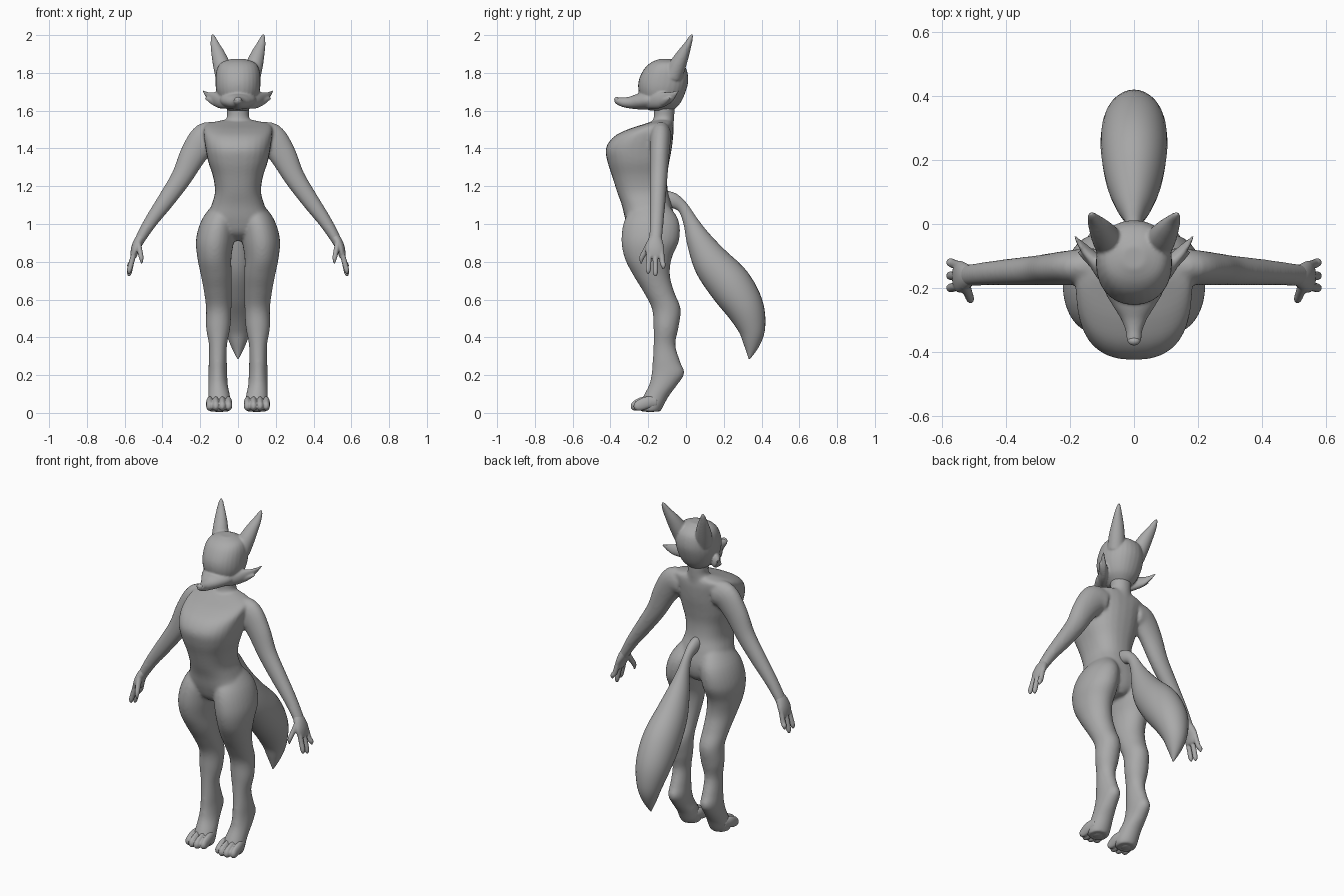
import bpy, bmesh, math
from mathutils import Vector

grey = bpy.data.materials.new("mid_grey")
grey.diffuse_color = (0.4, 0.4, 0.4, 1)
SEG = 28


def spline(rows, steps):
    """Catmull-Rom resampling of rows of numbers."""
    out = []
    n = len(rows)
    for i in range(n - 1):
        p0, p1, p2, p3 = rows[max(i - 1, 0)], rows[i], rows[i + 1], rows[min(i + 2, n - 1)]
        for k in range(steps):
            t = k / steps
            out.append([0.5 * (2 * b + (c - a) * t + (2 * a - 5 * b + 4 * c - d) * t * t
                               + (3 * b - a - 3 * c + d) * t ** 3)
                        for a, b, c, d in zip(p0, p1, p2, p3)])
    out.append(list(rows[-1]))
    return out


def skin(bm, rings, power=2.0):
    """Closed skin over rings of (centre, half axis u, half axis v)."""
    def f(a):
        return math.copysign(abs(a) ** (2 / power), a)
    loops = []
    for c, u, v in rings:
        loops.append([bm.verts.new(c + u * f(math.cos(2 * math.pi * k / SEG))
                                   + v * f(math.sin(2 * math.pi * k / SEG)))
                      for k in range(SEG)])
    faces = []
    for a, b in zip(loops, loops[1:]):
        for k in range(SEG):
            j = (k + 1) % SEG
            faces.append(bm.faces.new((a[k], a[j], b[j], b[k])))
    faces += [bm.faces.new(loops[0][::-1]), bm.faces.new(loops[-1])]
    bmesh.ops.recalc_face_normals(bm, faces=faces)


def stack(bm, rows, sx=1, power=2.0):
    """Level sections: z, x centre, x radius, y front, y back."""
    rings = [(Vector((sx * x, (a + b) / 2, z)), Vector((max(r, .002), 0, 0)),
              Vector((0, max((b - a) / 2, .002), 0)))
             for z, x, r, a, b in spline(rows, 5)]
    skin(bm, rings, power)


def tube(bm, rows, side, sx=1):
    """Sections along a path: x, y, z, radius along side, radius across."""
    pts = spline(rows, 5)
    rings = []
    for i, p in enumerate(pts):
        a, b = pts[max(i - 1, 0)], pts[min(i + 1, len(pts) - 1)]
        t = (Vector(b[:3]) - Vector(a[:3])).normalized()
        s = Vector(side)
        s = (s - t * s.dot(t)).normalized()
        w = t.cross(s)
        c, u, v = Vector(p[:3]), s * max(p[3], .002), w * max(p[4], .002)
        for q in (c, u, v):
            q.x *= sx
        rings.append((c, u, v))
    skin(bm, rings)


def ball(bm, c, r):
    vs = bmesh.ops.create_uvsphere(bm, u_segments=16, v_segments=10, radius=1)["verts"]
    for v in vs:
        v.co = Vector([c[i] + r[i] * v.co[i] for i in range(3)])


def finish(name, bm, voxel=0, smooth=0):
    me = bpy.data.meshes.new(name)
    bm.to_mesh(me)
    bm.free()
    ob = bpy.data.objects.new(name, me)
    bpy.context.collection.objects.link(ob)
    bpy.ops.object.select_all(action='DESELECT')
    bpy.context.view_layer.objects.active = ob
    ob.select_set(True)
    if voxel:
        m = ob.modifiers.new("fuse", 'REMESH')
        m.mode, m.voxel_size = 'VOXEL', voxel
        bpy.ops.object.modifier_apply(modifier=m.name)
    if smooth:
        m = ob.modifiers.new("soften", 'SMOOTH')
        m.factor, m.iterations = 0.5, smooth
        bpy.ops.object.modifier_apply(modifier=m.name)
    ob.data.materials.clear()
    ob.data.materials.append(grey)
    bpy.ops.object.shade_smooth()
    return ob


X, Y = (1, 0, 0), (0, 1, 0)

# Body: torso, neck, legs and arms fused into one soft skin
bm = bmesh.new()
stack(bm, [(.91, 0, .03, -.23, -.1), (.95, 0, .10, -.29, -.07), (1.02, 0, .165, -.32, -.06),
           (1.1, 0, .14, -.34, -.075), (1.17, 0, .122, -.365, -.095), (1.25, 0, .132, -.39, -.1),
           (1.33, 0, .158, -.416, -.088), (1.4, 0, .172, -.424, -.075), (1.46, 0, .18, -.385, -.068),
           (1.5, 0, .182, -.31, -.066), (1.53, 0, .165, -.22, -.07), (1.55, 0, .08, -.16, -.08)],
      power=2.4)
stack(bm, [(1.45, 0, .08, -.19, -.07), (1.53, 0, .072, -.18, -.065), (1.57, 0, .058, -.17, -.062),
           (1.61, 0, .06, -.17, -.06), (1.68, 0, .06, -.17, -.06)])
for s in (-1, 1):
    # Leg down to the raised heel and the ball of the foot
    stack(bm, [(1.13, .07, .04, -.25, -.12), (1.03, .1, .088, -.322, -.043),
               (.92, .121, .101, -.342, -.035), (.82, .125, .09, -.325, -.075),
               (.73, .115, .082, -.28, -.085), (.64, .107, .073, -.225, -.062),
               (.55, .102, .067, -.18, -.028), (.45, .105, .064, -.172, -.04),
               (.36, .106, .048, -.172, -.056), (.27, .107, .048, -.177, -.03),
               (.21, .107, .05, -.182, -.008), (.15, .106, .052, -.195, -.045),
               (.09, .1, .058, -.225, -.09), (.035, .098, .062, -.25, -.12),
               (.008, .098, .055, -.24, -.135)], s)
    # Arm from shoulder to wrist
    tube(bm, [(.11, -.13, 1.46, .055, .07), (.17, -.135, 1.455, .056, .082),
              (.235, -.14, 1.37, .052, .072), (.3, -.145, 1.245, .047, .056),
              (.385, -.15, 1.12, .042, .046), (.46, -.155, 1.015, .037, .036),
              (.515, -.16, .925, .034, .028), (.53, -.163, .89, .034, .024)], Y, s)
finish("body", bm, .008, 10)

for s, tag in ((-1, "left"), (1, "right")):
    # Hand: palm, three fingers and a thumb
    bm = bmesh.new()
    tube(bm, [(.50, -.158, .95, .024, .022), (.525, -.163, .91, .04, .026),
              (.543, -.165, .87, .05, .023), (.553, -.163, .83, .045, .017),
              (.556, -.163, .82, .03, .01)], Y, s)
    for y0, y1, z in ((-.195, -.2, .735), (-.162, -.162, .722), (-.13, -.12, .76)):
        tube(bm, [(.547, y0, .86, .014, .014), (.563, (y0 + y1) / 2, .8, .014, .014),
                  (.575, y1, z + .02, .013, .013), (.577, y1, z, .004, .004)], Y, s)
    tube(bm, [(.53, -.185, .905, .02, .016), (.52, -.213, .86, .016, .014),
              (.512, -.235, .82, .013, .012), (.51, -.237, .79, .004, .004)], Y, s)
    finish(tag + "_hand", bm, .0045, 3)

    # Toes
    bm = bmesh.new()
    for x, y in ((.05, -.235), (.083, -.25), (.117, -.25), (.15, -.235)):
        tube(bm, [(.1 + (x - .1) * .8, y + .08, .06, .018, .03), (x, y + .03, .055, .0185, .032),
                  (x, y - .005, .042, .0185, .031), (x, y - .03, .032, .017, .022),
                  (x, y - .042, .028, .004, .006)], X, s)
    ball(bm, (s * .1, -.19, .04), (.055, .06, .037))
    finish(tag + "_toes", bm, .005, 3)

# Head: skull, muzzle, cheek tufts and ears
bm = bmesh.new()
stack(bm, [(1.60, 0, .05, -.19, -.07), (1.64, 0, .09, -.225, -.03), (1.7, 0, .114, -.25, -.002),
           (1.76, 0, .119, -.25, .012), (1.82, 0, .112, -.222, .002), (1.855, 0, .088, -.185, -.03),
           (1.874, 0, .035, -.14, -.07)], power=2.15)
tube(bm, [(0, -.12, 1.66, .10, .045), (0, -.2, 1.655, .095, .05), (0, -.25, 1.648, .07, .042),
          (0, -.295, 1.643, .042, .032), (0, -.335, 1.645, .026, .025),
          (0, -.365, 1.653, .022, .018), (0, -.378, 1.657, .01, .008)], X)
for s in (-1, 1):
    tube(bm, [(.05, -.2, 1.65, .03, .04), (.095, -.145, 1.655, .03, .043),
              (.14, -.095, 1.668, .017, .032), (.168, -.062, 1.688, .009, .016),
              (.187, -.036, 1.708, .003, .003)], X, s)
    tube(bm, [(.08, -.16, 1.65, .02, .03), (.13, -.12, 1.65, .015, .022),
              (.178, -.085, 1.668, .003, .003)], X, s)
    tube(bm, [(.07, -.07, 1.78, .05, .05), (.088, -.042, 1.845, .045, .044),
              (.105, -.015, 1.9, .036, .033), (.122, .01, 1.95, .024, .02),
              (.132, .027, 1.99, .012, .011), (.136, .035, 2.006, .003, .003)], X, s)
finish("head", bm, .0055, 5)

# Nose
bm = bmesh.new()
ball(bm, (0, -.366, 1.658), (.019, .014, .015))
finish("nose", bm)

# Bushy tail
bm = bmesh.new()
tube(bm, [(0, -.13, 1.14, .03, .04), (0, -.07, 1.125, .03, .04), (0, -.015, 1.085, .024, .03),
          (0, .025, 1.01, .034, .04), (0, .07, .91, .06, .068), (0, .14, .79, .088, .1),
          (0, .235, .675, .104, .115), (0, .31, .56, .098, .102), (0, .347, .45, .072, .074),
          (0, .347, .36, .04, .042), (0, .335, .285, .003, .003)], X)
finish("tail", bm)
